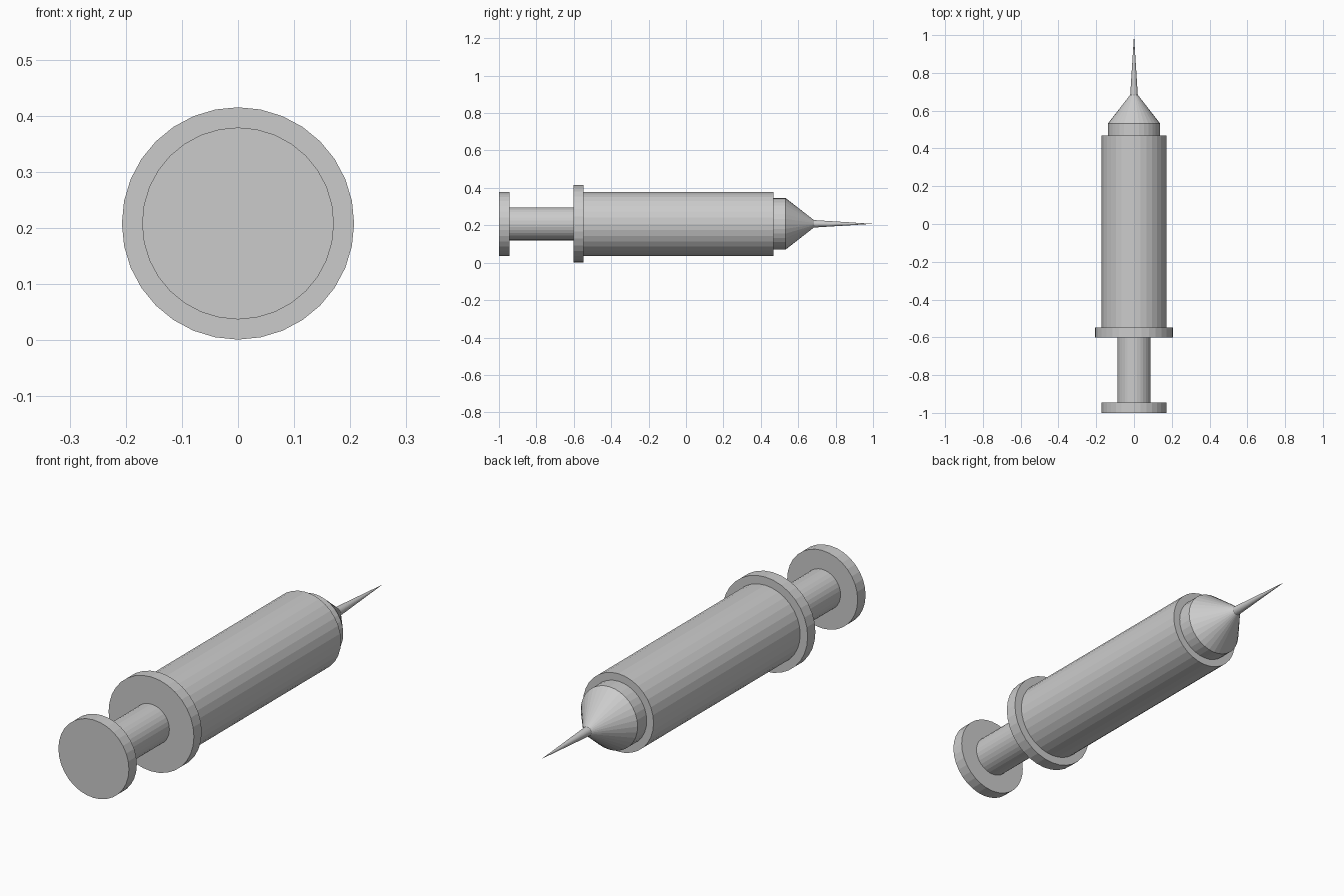
import bpy, bmesh
from math import sin, cos, tau

if "Cube" in bpy.data.objects:
    bpy.data.objects.remove(bpy.data.objects["Cube"])

SIDES = 32
AXIS_Z = 0.208


def lathe(name, profile):
    """Closed solid turned around the y axis; profile is (y, radius) pairs."""
    bm = bmesh.new()
    rings = []
    for y, r in profile:
        if r == 0:
            rings.append([bm.verts.new((0, y, 0))] * SIDES)
        else:
            rings.append([bm.verts.new((r * cos(tau * i / SIDES), y, r * sin(tau * i / SIDES)))
                          for i in range(SIDES)])
    for a, b in zip(rings, rings[1:]):
        for i in range(SIDES):
            j = (i + 1) % SIDES
            quad = [a[i], a[j], b[j], b[i]]
            bm.faces.new(list(dict.fromkeys(quad)))
    # End caps
    for ring in (rings[0], rings[-1]):
        if ring[0] is not ring[1]:
            bm.faces.new(ring)
    bmesh.ops.recalc_face_normals(bm, faces=bm.faces)
    mesh = bpy.data.meshes.new(name)
    bm.to_mesh(mesh)
    bm.free()
    obj = bpy.data.objects.new(name, mesh)
    obj.location.z = AXIS_Z
    bpy.context.collection.objects.link(obj)
    return obj


# Plunger: thumb disc and rod
lathe("plunger", [(-1.0, 0.171), (-0.945, 0.171), (-0.945, 0.088), (-0.6, 0.088)])

# Barrel: finger flange, tube, stepped collar and tapered nose
lathe("barrel", [(-0.601, 0.207), (-0.547, 0.207), (-0.547, 0.171), (0.469, 0.171),
                 (0.469, 0.138), (0.532, 0.138), (0.684, 0.02)])

# Needle: long spike
lathe("needle", [(0.684, 0.02), (1.0, 0)])
